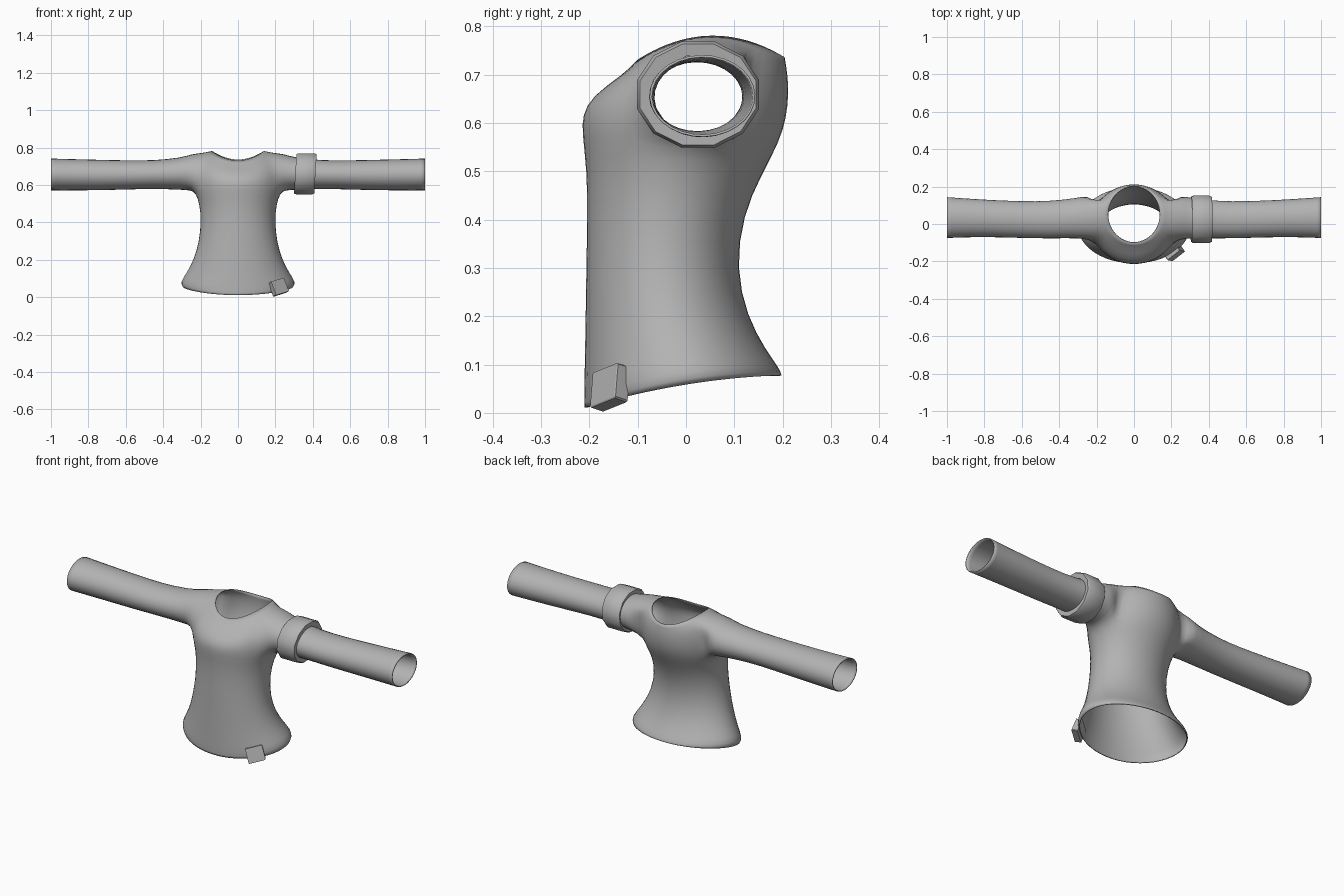
import bpy
import bmesh
import math
from mathutils import Matrix, Vector

cube = bpy.data.objects.get("Cube")
if cube:
    bpy.data.objects.remove(cube, do_unlink=True)

# One plain cloth colour
cloth = bpy.data.materials.new("grey_cloth")
cloth.use_nodes = True
GREY = (0.45, 0.45, 0.45, 1)
cloth.diffuse_color = GREY
cloth.node_tree.nodes["Principled BSDF"].inputs["Base Color"].default_value = GREY

SEGMENTS = 24          # columns around the torso
ARM_HALF_COLUMNS = 2   # armhole half width, in columns


def finish(bm, name, smooth):
    bmesh.ops.recalc_face_normals(bm, faces=bm.faces)
    mesh = bpy.data.meshes.new(name)
    bm.to_mesh(mesh)
    bm.free()
    mesh.materials.append(cloth)
    obj = bpy.data.objects.new(name, mesh)
    bpy.context.collection.objects.link(obj)
    for polygon in mesh.polygons:
        polygon.use_smooth = smooth
    return obj


def bridge(bm, lower, upper, skip=()):
    count = len(lower)
    for i in range(count):
        if i not in skip:
            j = (i + 1) % count
            bm.faces.new((lower[i], lower[j], upper[j], upper[i]))


def torso_ring(bm, z_front, z_side, z_back, y_front, y_back, half_width):
    """Elliptical ring whose height varies from front to side to back."""
    ring = []
    for i in range(SEGMENTS):
        angle = math.tau * i / SEGMENTS
        s = math.sin(angle)
        slope = (z_back - z_front) / 2
        bend = (z_back + z_front) / 2 - z_side
        y = (y_front + y_back) / 2 + (y_back - y_front) / 2 * s
        z = z_side + slope * s + bend * s * s
        ring.append(bm.verts.new((half_width * math.cos(angle), y, z)))
    return ring


def arm_ring(bm, x, y, z, radius_y, radius_z, count, start=0, lean=0):
    ring = []
    for i in range(count):
        angle = start + math.tau * i / count
        dz = radius_z * math.sin(angle)
        ring.append(bm.verts.new((x + lean * dz, y + radius_y * math.cos(angle), z + dz)))
    return ring


# Torso from hem to neckline: front, side, back heights, front and back y, half width
TORSO = [
    (.010, .058, .078, -.212, .20, .300),
    (.030, .080, .090, -.213, .197, .312),
    (.08, .13, .13, -.212, .167, .277),
    (.17, .20, .20, -.210, .128, .239),
    (.30, .30, .30, -.208, .105, .209),
    (.41, .41, .41, -.206, .120, .199),
    (.50, .50, .49, -.207, .157, .208),
    (.58, .555, .56, -.217, .195, .228),
    (.615, .63, .61, -.217, .210, .235),
    (.655, .70, .66, -.198, .215, .225),
    (.70, .772, .70, -.130, .212, .192),
    (.73, .782, .735, -.102, .206, .140),
]
ARMHOLE_ROWS = range(7, 10)

bm = bmesh.new()
rings = [torso_ring(bm, *row) for row in TORSO]
half = SEGMENTS // 2
columns = range(-ARM_HALF_COLUMNS, ARM_HALF_COLUMNS)
hole_columns = {(c + base) % SEGMENTS for c in columns for base in (0, half)}
for r in range(len(rings) - 1):
    bridge(bm, rings[r], rings[r + 1], hole_columns if r in ARMHOLE_ROWS else ())

# Sleeves grow out of the armholes: x, centre y and z, radius y and z
SLEEVE = [
    (.25, .036, .668, .120, .098),
    (.30, .032, .660, .108, .087),
    (.45, .022, .655, .101, .076),
    (.60, .023, .653, .099, .079),
    (.78, .030, .653, .100, .083),
    (.96, .034, .655, .108, .086),
    (1.0, .034, .656, .111, .086),
]
top_row, bottom_row = ARMHOLE_ROWS[-1] + 1, ARMHOLE_ROWS[0]
for side, base in ((1, 0), (-1, half)):
    rim = []
    for r in range(bottom_row, top_row + 1):
        for c in range(-ARM_HALF_COLUMNS, ARM_HALF_COLUMNS + 1):
            if r in (bottom_row, top_row) or abs(c) == ARM_HALF_COLUMNS:
                rim.append(rings[r][(base + c) % SEGMENTS])
    middle = sum((v.co for v in rim), Vector()) / len(rim)

    def around(v):
        return math.atan2(v.co.z - middle.z, v.co.y - middle.y)

    rim.sort(key=around)
    start = around(rim[0])
    previous = rim
    for x, y, z, ry, rz in SLEEVE:
        ring = arm_ring(bm, side * x, y, z, ry * 1.02, rz * 1.02, len(rim), start)
        bridge(bm, previous, ring)
        previous = ring

loose = [v for v in bm.verts if not v.link_faces]
bmesh.ops.delete(bm, geom=loose, context='VERTS')
shirt = finish(bm, "shirt", True)
subdivision = shirt.modifiers.new("soft_cloth", 'SUBSURF')
subdivision.levels = subdivision.render_levels = 1
thickness = shirt.modifiers.new("cloth_thickness", 'SOLIDIFY')
thickness.thickness = 0.005
thickness.offset = -1

# Armband: a leaning faceted ring on the left sleeve
bm = bmesh.new()
BAND = [(.308, .72), (.306, .95), (.318, 1), (.402, 1), (.414, .95), (.412, .72)]
band_rings = [arm_ring(bm, x, .025, .659, .131 * s, .114 * s, 12, math.pi / 12, .06)
              for x, s in BAND]
for a, b in zip(band_rings, band_rings[1:] + band_rings[:1]):
    bridge(bm, a, b)
band = finish(bm, "armband", True)

# Hem tag: a small tilted patch folded over the front left hem
bm = bmesh.new()
bmesh.ops.create_cube(bm, size=1)
bmesh.ops.bevel(bm, geom=bm.edges[:], offset=.04, segments=1, affect='EDGES')
place = (Matrix.Translation((.217, -.157, .053))
         @ Matrix.Rotation(math.radians(38), 4, 'Z')
         @ Matrix.Rotation(math.radians(-14), 4, 'Y')
         @ Matrix.Rotation(math.radians(-16), 4, 'X')
         @ Matrix.Diagonal((.088, .034, .078, 1)))
bm.transform(place)
tag = finish(bm, "hem_tag", False)

# Keep the band's rims crisp
bpy.ops.object.select_all(action='DESELECT')
band.select_set(True)
bpy.context.view_layer.objects.active = band
bpy.ops.object.shade_smooth_by_angle(angle=math.radians(35))
